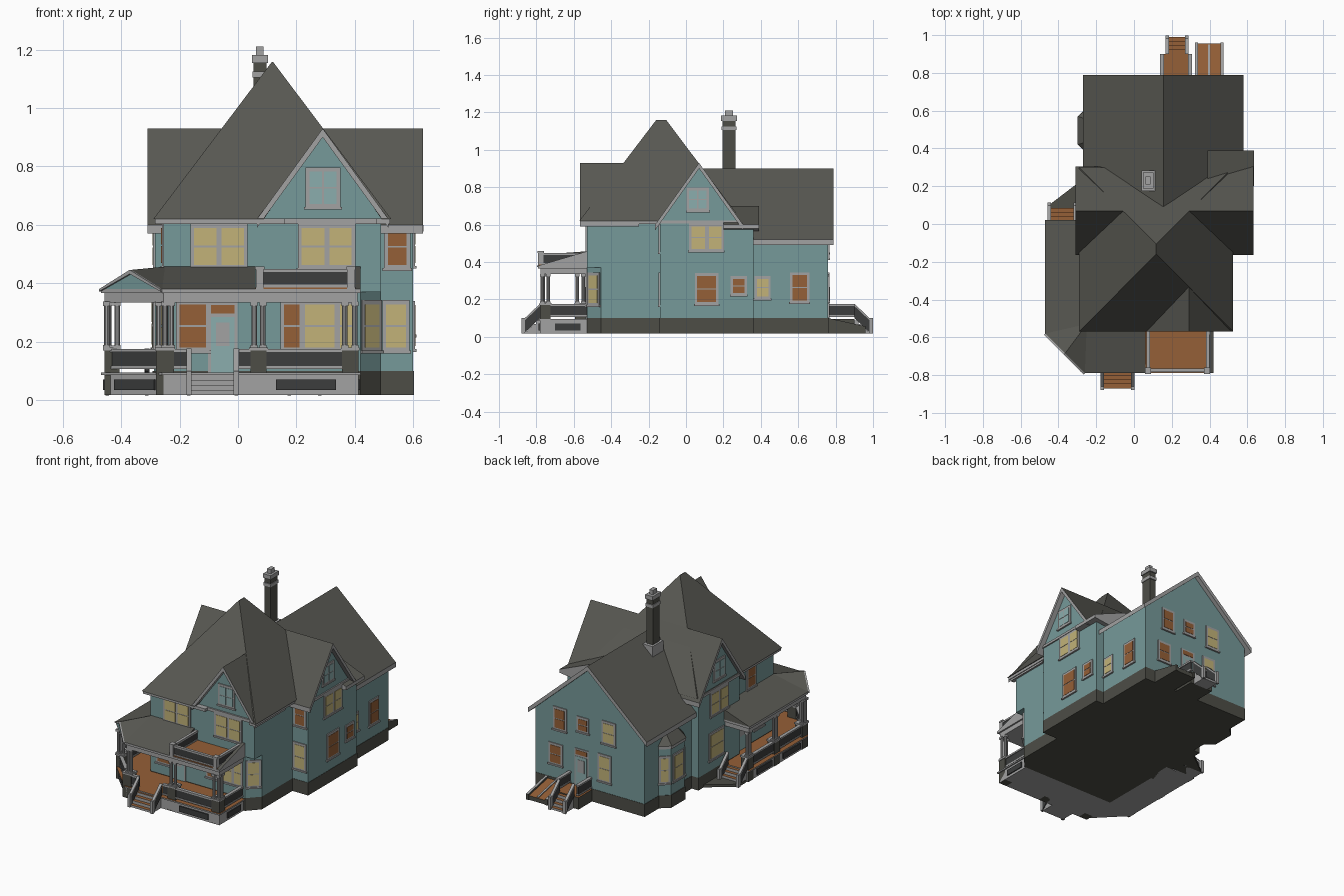
import bpy, bmesh, math
from mathutils import Vector

if "Cube" in bpy.data.objects:
    bpy.data.objects.remove(bpy.data.objects["Cube"])

def mat(name, r, g, b):
    m = bpy.data.materials.new(name)
    m.diffuse_color = (r, g, b, 1)
    m.use_nodes = True
    m.node_tree.nodes["Principled BSDF"].inputs["Base Color"].default_value = m.diffuse_color
    return m

WALL = mat("teal siding", .18, .32, .32)
TRIM = mat("grey trim", .36, .36, .36)
ROOF = mat("dark shingle", .098, .098, .085)
STONE = mat("foundation stone", .075, .075, .062)
PANEL = mat("dark panel", .045, .047, .047)
WOOD = mat("brown wood", .30, .115, .038)
BLIND = mat("cream blind", .54, .45, .19)
PALE = mat("pale teal door", .26, .42, .42)

# every part is a loft between two rings: (ring_a, ring_b, material, material for upward faces)
def make(name, parts):
    me = bpy.data.meshes.new(name)
    bm = bmesh.new()
    slots = []
    for p in parts:
        a, b, m = p[:3]
        top = p[3] if len(p) > 3 else m
        for s in (m, top):
            if s not in slots:
                slots.append(s)
        va = [bm.verts.new(v) for v in a]
        vb = [bm.verts.new(v) for v in b]
        n = len(a)
        fs = [bm.faces.new(va), bm.faces.new(vb)]
        fs += [bm.faces.new((va[i], va[(i + 1) % n], vb[(i + 1) % n], vb[i])) for i in range(n)]
        bmesh.ops.recalc_face_normals(bm, faces=fs)
        for f in fs:
            f.normal_update()
            f.material_index = slots.index(top if f.normal.z > .3 else m)
    bm.to_mesh(me)
    bm.free()
    for s in slots:
        me.materials.append(s)
    ob = bpy.data.objects.new(name, me)
    bpy.context.collection.objects.link(ob)
    return ob

def zprism(pts, z0, z1, *m):
    return ([(x, y, z0) for x, y in pts], [(x, y, z1) for x, y in pts], *m)

def box(x0, x1, y0, y1, z0, z1, *m):
    return zprism([(x0, y0), (x1, y0), (x1, y1), (x0, y1)], z0, z1, *m)

def xprism(pts, x0, x1, *m):
    return ([(x0, y, z) for y, z in pts], [(x1, y, z) for y, z in pts], *m)

def yprism(pts, y0, y1, *m):
    return ([(x, y0, z) for x, z in pts], [(x, y1, z) for x, z in pts], *m)

def beam(p, q, t, z0, z1, m, dz=0):
    # upright plank from p to q, dropping by dz at q
    d = (Vector(q) - Vector(p)).normalized() * t / 2
    o = Vector((-d.y, d.x))
    ring = lambda c, s, e: [(c[0] + o.x * k, c[1] + o.y * k, z + e) for k, z in ((-1, z0), (1, z0), (1, z1), (-1, z1))]
    return (ring(p, 0, 0), ring(q, 0, dz), m)

def plate(cx, cy, ang, w, z0, z1, t, m):
    u = (-math.sin(ang) * w / 2, math.cos(ang) * w / 2)
    return beam((cx - u[0], cy - u[1]), (cx + u[0], cy + u[1]), 2 * t, z0, z1, m)

def chevron(c, half, ze, zr, t=.03):
    return [(c - half, ze), (c, zr), (c + half, ze), (c + half, ze - t), (c, zr - t), (c - half, ze - t)]

def window(name, cx, cy, deg, w, z0, z1, m, sill=True):
    a = math.radians(deg)
    mid = (z0 + z1) / 2
    parts = [plate(cx, cy, a, w + .026, z0 - .013, z1 + .015, .006, TRIM),
             plate(cx, cy, a, w, z0, mid - .003, .008, m), plate(cx, cy, a, w, mid + .003, z1, .008, m)]
    if sill:
        parts.append(plate(cx, cy, a, w + .036, z0 - .02, z0 - .01, .011, TRIM))
    make(name, parts)

# walls and foundations
low = [(-.255, -.53), (.42, -.53), (.49, -.455), (.49, .1), (-.255, .1)]
bay = [(-.232, .37), (-.288, .425), (-.288, .565), (-.232, .62)]
make("front_walls", [zprism(low, .1, .37, WALL), box(-.255, .49, -.53, .1, .37, .61, WALL)])
make("cross_gable_walls", [xprism([(-.14, .1), (.28, .1), (.28, .62), (.07, .912), (-.14, .62)], -.285, .60, WALL),
                           box(.3, .599, .2, .36, .1, .585, WALL)])
make("rear_walls", [yprism([(-.235, .1), (.545, .1), (.545, .536), (.155, .885), (-.235, .536)], .05, .76, WALL)])
make("left_bay", [zprism(bay, .1, .42, WALL)])
make("left_bay_roof", [([(-.22, .355, .42), (-.298, .42, .42), (-.298, .57, .42), (-.22, .635, .42)],
                        [(-.22, .43, .485), (-.24, .44, .485), (-.24, .55, .485), (-.22, .56, .485)], ROOF),
                       zprism([(-.22, .36), (-.296, .421), (-.296, .569), (-.22, .63)], .4, .42, TRIM)])
make("foundation", [zprism(low, .018, .1, STONE), box(-.285, .602, -.142, .28, .018, .1, STONE),
                    box(.3, .602, .2, .362, .018, .1, STONE), box(-.237, .547, .05, .762, .018, .1, STONE),
                    zprism([(-.22, .36), (-.292, .423), (-.292, .567), (-.22, .63)], .018, .1, STONE),
                    zprism([(-.28, .23), (-.45, .1), (-.45, .03), (-.28, .03)], .018, .035, STONE)])

# main hip roof, notched where the front gable wall stands
hip = make("main_hip_roof", [([(-.29, -.57, .62), (.525, -.57, .62), (.525, .3, .62), (-.29, .3, .62)],
                              [(.116, -.16, 1.158), (.12, -.16, 1.158), (.12, -.105, 1.158), (.116, -.105, 1.158)], ROOF)])
cutter = make("gable_cutter", [yprism([(.075, .6), (.505, .6), (.29, .915)], -.65, -.522, ROOF)])
cutter.hide_render = True
mod = hip.modifiers.new("notch", "BOOLEAN")
mod.operation, mod.object, mod.solver = "DIFFERENCE", cutter, "EXACT"
dg = bpy.context.evaluated_depsgraph_get()
hip.data = bpy.data.meshes.new_from_object(hip.evaluated_get(dg))
hip.modifiers.clear()
bpy.data.objects.remove(cutter)
make("eave_trim", [box(-.285, .16, -.565, .1, .603, .622, TRIM), box(.1, .52, -.54, .1, .603, .622, TRIM),
                   box(.475, .52, -.565, -.5, .603, .622, TRIM),
                   box(.5, .608, -.145, .285, .606, .622, TRIM), box(-.293, -.2, -.145, .285, .606, .622, TRIM)])

# gable roofs
make("cross_gable_roof", [xprism(chevron(.07, .235, .60, .93), -.31, .633, TRIM, ROOF)])
make("front_gable_roof", [yprism(chevron(.29, .225, .62, .93), -.568, -.25, TRIM, ROOF)])
make("front_gable_wall", [yprism([(.08, .615), (.5, .615), (.29, .908)], -.53, -.28, WALL)])
make("rear_gable_roof", [yprism(chevron(.155, .425, .52, .90), .06, .788, TRIM, ROOF)])
make("corner_shed_roof", [yprism([(.635, .578), (.635, .60), (.39, .70), (.39, .55)], .2, .39, TRIM, ROOF)])

# chimney
def stack(h, z0, z1, m):
    return box(.075 - h, .075 + h, .23 - h * 1.55, .23 + h * 1.55, z0, z1, m)
make("chimney", [stack(.035, .76, .865, TRIM), stack(.022, .7, 1.11, STONE), stack(.026, 1.105, 1.125, TRIM),
                 stack(.022, 1.125, 1.155, STONE), stack(.027, 1.155, 1.182, TRIM), stack(.013, 1.18, 1.21, TRIM)])

# porch floor, base and entablature
deck = [(-.455, .02), (-.455, -.575), (-.255, -.78), (.412, -.78), (.412, -.5), (-.24, -.5), (-.24, .02)]
eave = [(-.47, .02), (-.47, -.58), (-.26, -.79), (.42, -.79), (.42, -.5), (-.24, -.5), (-.24, .02)]
beamline = [(-.457, .01), (-.457, -.574), (-.255, -.777), (.41, -.777), (.41, -.5), (-.24, -.5), (-.24, .01)]
make("porch_floor", [zprism(deck, .018, .086, TRIM), zprism(eave, .086, .095, TRIM, WOOD)])
make("porch_entablature", [zprism(beamline, .335, .37, TRIM), zprism(eave, .366, .38, TRIM)])

# wraparound porch roof with corner pediment
A, B, M = (-.47, -.58, .38), (-.26, -.79, .38), (-.365, -.685, .446)
H, L0, L1 = (-.25, -.53, .457), (-.47, .02, .38), (-.25, .02, .457)
R0, R1 = (.06, -.79, .38), (.06, -.53, .457)
me = bpy.data.meshes.new("porch_roof")
me.from_pydata([A, B, M, H, L0, L1, R0, R1, (-.25, .02, .38), (.06, -.53, .38)], [],
               [(0, 2, 3), (2, 1, 3), (4, 0, 3, 5), (1, 6, 7, 3), (0, 1, 2), (4, 5, 8), (6, 9, 7)])
me.materials.append(ROOF)
me.materials.append(WALL)
me.polygons[4].material_index = 1
bpy.context.collection.objects.link(bpy.data.objects.new("porch_roof", me))
make("pediment_trim", [([A, M, (M[0], M[1], M[2] - .014), (A[0], A[1], .372)],
                        [(v[0] - .006, v[1] - .006, v[2]) for v in (A, M, (M[0], M[1], M[2] - .014), (A[0], A[1], .372))], TRIM),
                       ([B, M, (M[0], M[1], M[2] - .014), (B[0], B[1], .372)],
                        [(v[0] - .006, v[1] - .006, v[2]) for v in (B, M, (M[0], M[1], M[2] - .014), (B[0], B[1], .372))], TRIM)])
make("porch_roof_end", [xprism([(-.79, .38), (-.53, .457), (-.53, .38)], .4, .42, TRIM, ROOF)])

# balcony
make("balcony_deck", [box(.06, .402, -.787, -.53, .376, .386, WOOD)])
rails = []
for p, q in (((.075, -.775), (.39, -.775)), ((.075, -.775), (.075, -.53)), ((.39, -.775), (.39, -.53))):
    rails += [beam(p, q, .01, .386, .438, PANEL), beam(p, q, .018, .438, .449, TRIM), beam(p, q, .016, .386, .395, TRIM)]
for x in (.075, .387):
    rails += [box(x - .013, x + .013, -.79, -.762, .38, .452, TRIM), box(x - .016, x + .016, -.793, -.759, .448, .458, TRIM)]
make("balcony_railing", rails)

# porch piers and clustered columns
def columns(name, x, y, w, offs):
    parts = [box(x - w, x + w, y - .028, y + .028, .018, .172, STONE), box(x - w - .004, x + w + .004, y - .032, y + .032, .17, .18, TRIM)]
    for dx, dy in offs:
        ring = [(x + dx + .0095 * math.cos(i * math.pi / 5), y + dy + .0095 * math.sin(i * math.pi / 5)) for i in range(10)]
        parts += [zprism(ring, .18, .325, TRIM), box(x + dx - .012, x + dx + .012, y + dy - .012, y + dy + .012, .322, .337, TRIM),
                  box(x + dx - .012, x + dx + .012, y + dy - .012, y + dy + .012, .18, .188, TRIM)]
    make(name, parts)

tri = [(-.018, .016), (.018, -.016), (-.018, -.016)]
columns("pier_left_corner", -.432, -.565, .026, tri)
columns("pier_front_corner", -.25, -.752, .03, [(-.022, .014), (0, -.012), (.022, -.012)])
columns("pier_front_middle", .07, -.752, .028, [(-.015, -.01), (.015, -.01)])
columns("pier_right_corner", .384, -.752, .028, [(-.018, -.016), (.016, -.016), (.016, .016)])
columns("pier_left_middle", -.432, -.28, .026, [(-.01, -.015), (-.01, .015)])
columns("pier_left_end", -.432, -.01, .026, [(-.01, -.012), (-.01, .014)])

# porch railings with dark base panels below
def railing(name, p, q, base=True):
    parts = [beam(p, q, .012, .112, .166, PANEL), beam(p, q, .022, .164, .175, TRIM), beam(p, q, .018, .106, .116, TRIM)]
    if base:
        p, q = Vector(p), Vector(q)
        d = (q - p).normalized()
        o = Vector((d.y, -d.x)) * .0125
        parts.append(beam(p + o + d * .04, q + o - d * .035, .012, .034, .07, PANEL))
    make(name, parts)

railing("rail_front_right", (.09, -.769), (.37, -.769))
railing("rail_front_near_steps", (0, -.769), (.05, -.769), False)
railing("rail_front_left", (-.23, -.769), (-.17, -.769), False)
railing("rail_corner", (-.44, -.575), (-.25, -.768))
railing("rail_side_front", (-.444, -.3), (-.444, -.55))
railing("rail_side_rear", (-.444, -.03), (-.444, -.26))
railing("rail_right", (.4, -.74), (.4, -.53))

# steps: run goes along y from the landing y0 to the ground y1
def steps(name, x0, x1, y0, y1, rail=True):
    d = (y1 - y0) / 4
    parts = []
    for i in range(4):
        ya, yb = sorted((y0, y0 + d * (i + 1)))
        parts.append(box(x0, x1, ya, yb, .018, .095 - .0185 * (i + .4), TRIM, WOOD))
    for x in ((x0, x1) if rail else ()):
        parts += [beam((x, y0), (x, y1), .012, .1, .165, PANEL, -.085), beam((x, y0), (x, y1), .018, .165, .177, TRIM, -.085)]
        parts += [box(x - .009, x + .009, y1 - .009, y1 + .009, .018, .1, TRIM)]
    make(name, parts)

steps("front_steps", -.168, -.006, -.78, -.87)
steps("side_steps", -.448, -.312, .02, .105)
steps("rear_steps", .175, .28, .9, .99)
make("rear_landing", [box(.14, .305, .75, .9, .018, .095, STONE, WOOD)])
for i, x in enumerate((.148, .297)):
    railing("rear_landing_rail_%d" % i, (x, .765), (x, .9), False)
# cellar bulkhead with sloped doors
make("cellar_hatch", [xprism([(.76, .018), (.76, .085), (.955, .045), (.955, .018)], .33, .465, STONE, WOOD)]
     + [xprism([(.76, .018), (.76, .1), (.96, .056), (.96, .018)], x, x + .016, STONE, TRIM) for x in (.322, .457)]
     + [xprism([(.765, .085), (.765, .09), (.95, .052), (.95, .045)], .391, .403, TRIM)])

# front windows and door
for n, x, y, w, z0, z1, m in (
        ("upper_left_a", -.112, -.53, .076, .462, .59, BLIND), ("upper_left_b", -.018, -.53, .076, .462, .59, BLIND),
        ("upper_right_a", .257, -.53, .078, .462, .59, BLIND), ("upper_right_b", .351, -.53, .076, .462, .59, BLIND),
        ("attic_a", .266, -.53, .044, .672, .782, PALE), ("attic_b", .316, -.53, .044, .672, .782, PALE),
        ("parlour_left", -.155, -.53, .09, .18, .328, WOOD), ("parlour_a", .184, -.53, .052, .18, .328, WOOD),
        ("parlour_b", .28, -.53, .1, .18, .328, BLIND), ("parlour_c", .371, -.53, .045, .18, .328, BLIND),
        ("side_bay_upper", .545, -.14, .064, .462, .588, WOOD), ("side_bay_lower", .541, -.14, .068, .18, .328, BLIND)):
    window("front_window_" + n, x, y, -90, w, z0, z1, m)
window("chamfer_window", .455, -.4925, -47, .066, .18, .328, BLIND)

def door(name, x, y, deg, z1=.285):
    a = math.radians(deg)
    make(name, [plate(x, y, a, .1, .095, z1 + .05, .005, TRIM), plate(x, y, a, .08, .095, z1, .007, PALE),
                plate(x, y, a, .046, .185, z1 - .02, .009, TRIM), plate(x, y, a, .08, z1 + .012, z1 + .04, .007, WOOD)])
door("front_door", -.052, -.53, -90)
door("rear_door", .215, .76, 90)
door("side_door", -.255, -.2, 180)

# right, left, rear and bay windows
for n, x, y, deg, w, z0, z1, m in (
        ("right_upper_a", .6, .066, 0, .072, .47, .59, BLIND), ("right_upper_b", .6, .156, 0, .066, .47, .59, BLIND),
        ("right_lower", .6, .11, 0, .1, .185, .325, WOOD), ("right_small", .6, .282, 0, .06, .235, .31, WOOD),
        ("right_attic_a", .6, .038, 0, .042, .685, .782, PALE), ("right_attic_b", .6, .088, 0, .042, .685, .782, PALE),
        ("right_pantry", .545, .41, 0, .06, .215, .31, BLIND), ("right_kitchen", .545, .608, 0, .076, .195, .33, WOOD),
        ("left_upper_a", -.285, .025, 180, .072, .462, .59, BLIND), ("left_upper_b", -.285, .115, 180, .072, .462, .59, BLIND),
        ("left_lower", -.285, .1, 180, .13, .18, .33, BLIND),
        ("left_attic_a", -.285, .045, 180, .042, .68, .78, PALE), ("left_attic_b", -.285, .095, 180, .042, .68, .78, PALE),
        ("left_front_upper", -.255, -.3, 180, .07, .47, .59, WOOD), ("left_front_lower", -.255, -.38, 180, .08, .18, .328, BLIND),
        ("bay_middle", -.288, .495, 180, .085, .19, .34, BLIND), ("bay_rear", -.26, .5925, 135, .045, .19, .34, BLIND),
        ("bay_front", -.26, .3975, 225, .045, .19, .34, BLIND),
        ("rear_upper_a", .37, .76, 90, .07, .43, .55, WOOD), ("rear_upper_b", .205, .76, 90, .06, .46, .53, WOOD),
        ("rear_upper_c", .02, .76, 90, .075, .43, .55, BLIND),
        ("rear_lower_a", .4, .76, 90, .075, .2, .31, WOOD), ("rear_lower_b", .05, .76, 90, .07, .18, .33, BLIND)):
    window("window_" + n, x, y, deg, w, z0, z1, m)
